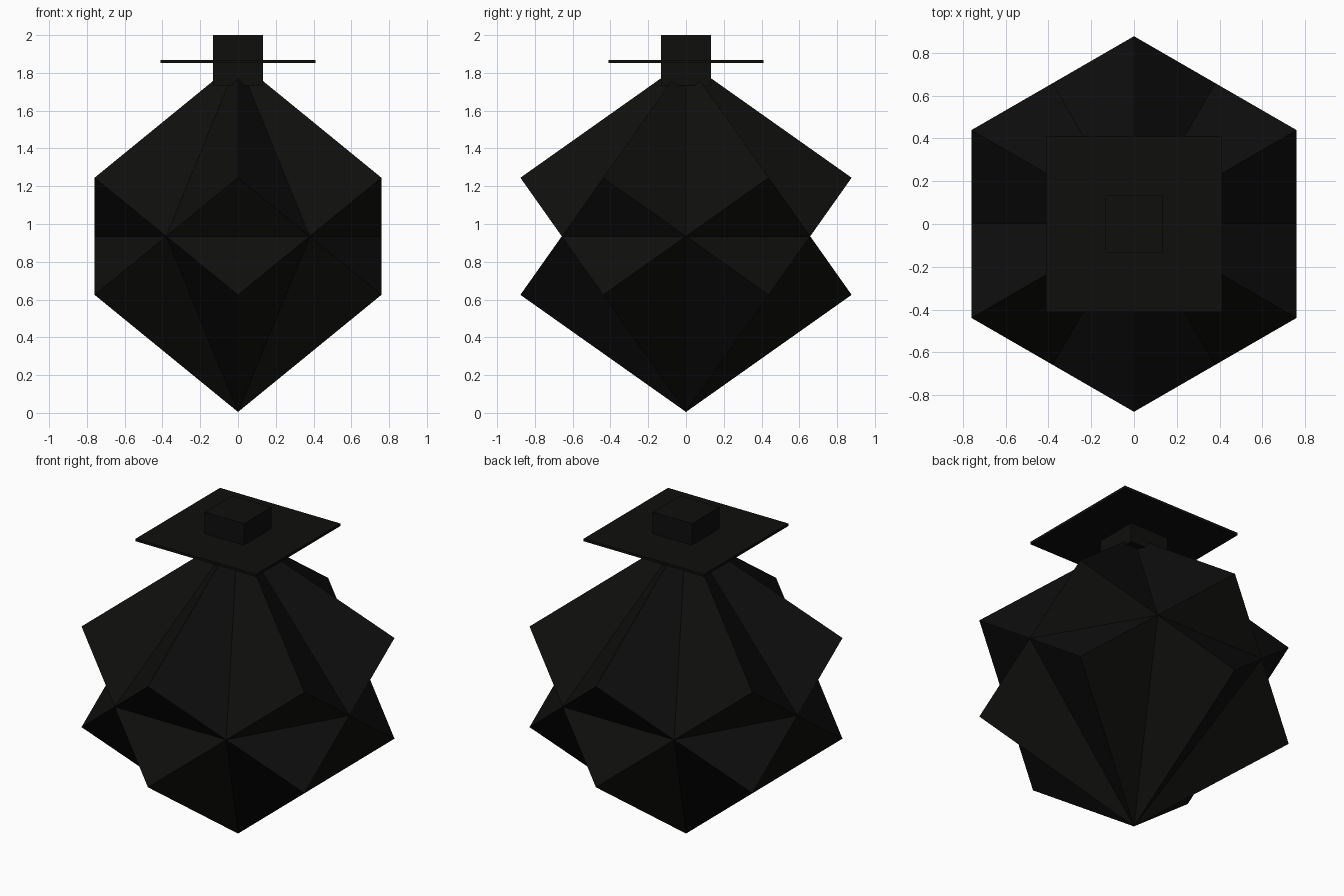
import bpy
import math
from mathutils import Matrix, Vector

default = bpy.data.objects.get("Cube")
if default:
    bpy.data.objects.remove(default, do_unlink=True)

# Single near-black finish
black = bpy.data.materials.new("black")
black.use_nodes = True
colour = (0.0045, 0.0045, 0.0042, 1)
black.diffuse_color = colour
black.node_tree.nodes["Principled BSDF"].inputs["Base Color"].default_value = colour


def box(name, size, centre, turn=Matrix()):
    bpy.ops.mesh.primitive_cube_add(size=1)
    obj = bpy.context.object
    obj.name = name
    obj.data.transform(Matrix.Translation(centre) @ turn @ Matrix.Diagonal((*size, 1)))
    obj.data.materials.append(black)
    return obj


# Body: two cubes balanced on a corner, turned half a circle apart
centre = Vector((0, 0, 0.935))
side = 1.86 / math.sqrt(3)
on_corner = Matrix.Rotation(math.atan(math.sqrt(2)), 4, 'X') @ Matrix.Rotation(math.pi / 4, 4, 'Z')
for name, spin in (("front_body_cube", 0), ("back_body_cube", math.pi)):
    box(name, (side, side, side), centre, Matrix.Rotation(spin, 4, 'Z') @ on_corner)

# Neck block and the thin square plate around it
box("neck_block", (0.267, 0.267, 0.267), (0, 0, 1.8665))
box("neck_plate", (0.82, 0.82, 0.016), (0, 0, 1.86))
